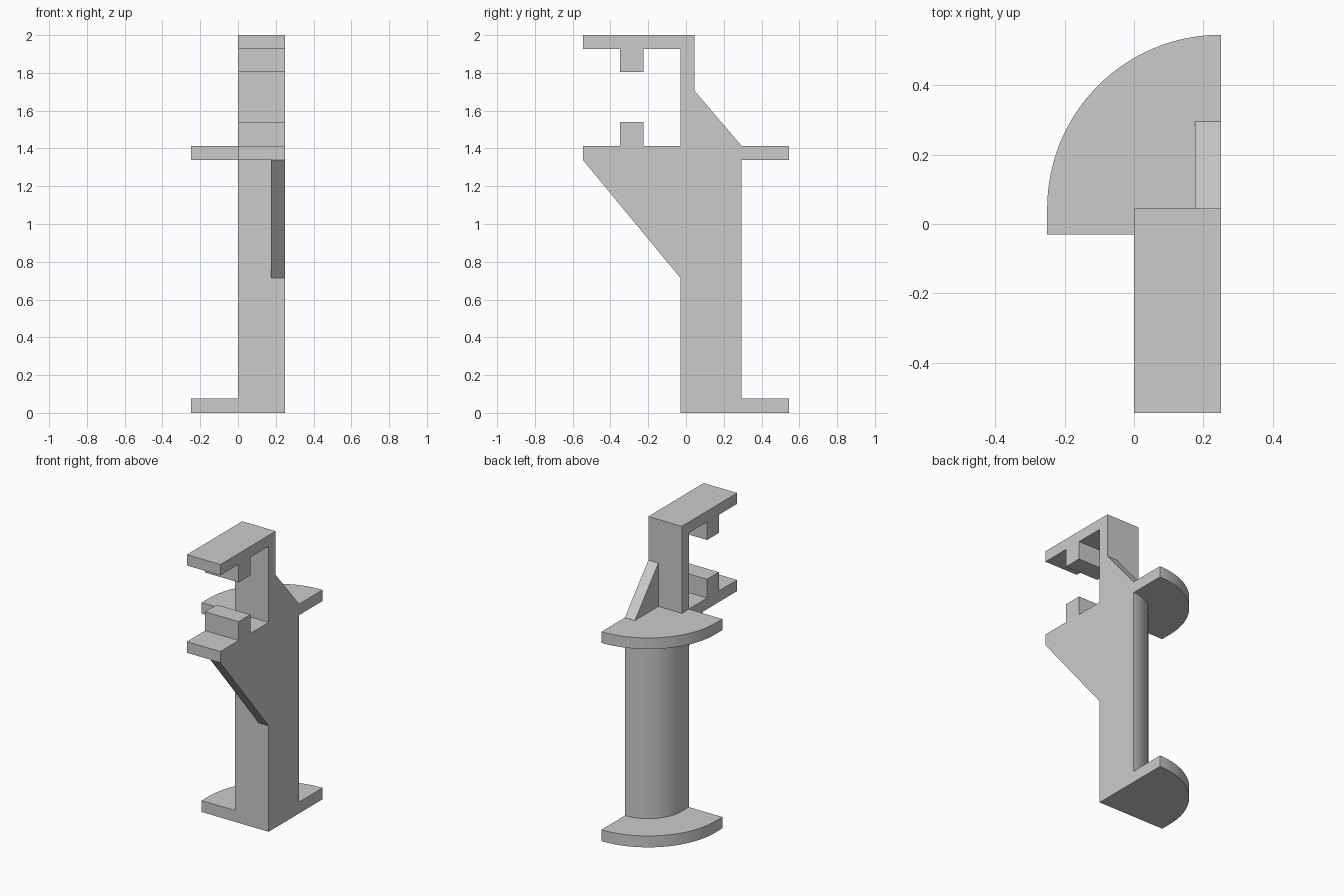
import bpy, bmesh, math
from mathutils import Vector

cube = bpy.data.objects.get("Cube")
if cube:
    bpy.data.objects.remove(cube)

SIDE = 0.25           # flat side of the whole bracket
FRONT = -0.03         # front face of the column
AXIS = 0.045          # y of the column's round axis, also the post's back
SHELF_Z, SHELF_TOP = 1.338, 1.413

gray = bpy.data.materials.new("plain gray")
gray.use_nodes = True
colour = (0.6, 0.6, 0.6, 1)
gray.diffuse_color = colour
gray.node_tree.nodes["Principled BSDF"].inputs["Base Color"].default_value = colour


def prism(name, points, offset):
    """Solid made by extruding a closed planar outline."""
    bm = bmesh.new()
    face = bm.faces.new([bm.verts.new(p) for p in points])
    result = bmesh.ops.extrude_face_region(bm, geom=[face])
    verts = [v for v in result["geom"] if isinstance(v, bmesh.types.BMVert)]
    bmesh.ops.translate(bm, verts=verts, vec=Vector(offset))
    bmesh.ops.recalc_face_normals(bm, faces=bm.faces)
    mesh = bpy.data.meshes.new(name)
    bm.to_mesh(mesh)
    bm.free()
    mesh.materials.append(gray)
    obj = bpy.data.objects.new(name, mesh)
    bpy.context.collection.objects.link(obj)
    return obj


def quarter_round(name, radius, z0, z1, steps=32):
    """Quarter disc with a short straight strip in front of its axis."""
    angles = [math.pi / 2 * (1 + i / steps) for i in range(steps + 1)]
    arc = [(SIDE + radius * math.cos(a), AXIS + radius * math.sin(a), z0) for a in angles]
    front = [(SIDE - radius, FRONT, z0), (SIDE, FRONT, z0)]
    return prism(name, arc + front, (0, 0, z1 - z0))


def side_profile(name, yz, width):
    """Outline in the side plane, extruded inward from the flat side."""
    return prism(name, [(SIDE, y, z) for y, z in yz], (-width, 0, 0))


# Column and its two flanges
column = quarter_round("column_bracket", 0.25, 0, SHELF_TOP)
parts = [
    quarter_round("base_flange", 0.5, 0, 0.077),
    quarter_round("top_flange", 0.5, SHELF_Z, SHELF_TOP),
]

# C-shaped clamp: shelf, post and roof with two facing blocks
tip, b0, b1 = -0.545, -0.35, -0.225
clamp = [(tip, SHELF_Z), (AXIS, SHELF_Z), (AXIS, 2), (tip, 2), (tip, 1.927),
         (b0, 1.927), (b0, 1.805), (b1, 1.805), (b1, 1.927), (FRONT, 1.927),
         (FRONT, SHELF_TOP), (b1, SHELF_TOP), (b1, 1.54), (b0, 1.54),
         (b0, SHELF_TOP), (tip, SHELF_TOP)]
parts.append(side_profile("clamp", clamp, 0.25))

# Thin gussets below the shelf and behind the post
parts.append(side_profile("shelf_gusset", [
    (tip, SHELF_Z), (FRONT, 0.715), (AXIS, 0.715), (AXIS, SHELF_Z)], 0.075))
parts.append(side_profile("post_gusset", [
    (AXIS, 1.705), (0.295, SHELF_TOP), (0.295, SHELF_Z), (FRONT, SHELF_Z), (FRONT, 1.705)], 0.075))

# Weld everything into one clean solid
bpy.context.view_layer.objects.active = column
for part in parts:
    union = column.modifiers.new("union", "BOOLEAN")
    union.operation = "UNION"
    union.solver = "EXACT"
    union.object = part
    bpy.ops.object.modifier_apply(modifier=union.name)
    bpy.data.objects.remove(part)

bm = bmesh.new()
bm.from_mesh(column.data)
bmesh.ops.remove_doubles(bm, verts=bm.verts, dist=0.0001)
bmesh.ops.dissolve_limit(bm, angle_limit=0.01, verts=bm.verts, edges=bm.edges)
bm.to_mesh(column.data)
bm.free()

bpy.ops.object.select_all(action="DESELECT")
column.select_set(True)
bpy.ops.object.shade_smooth_by_angle(angle=math.radians(30))
